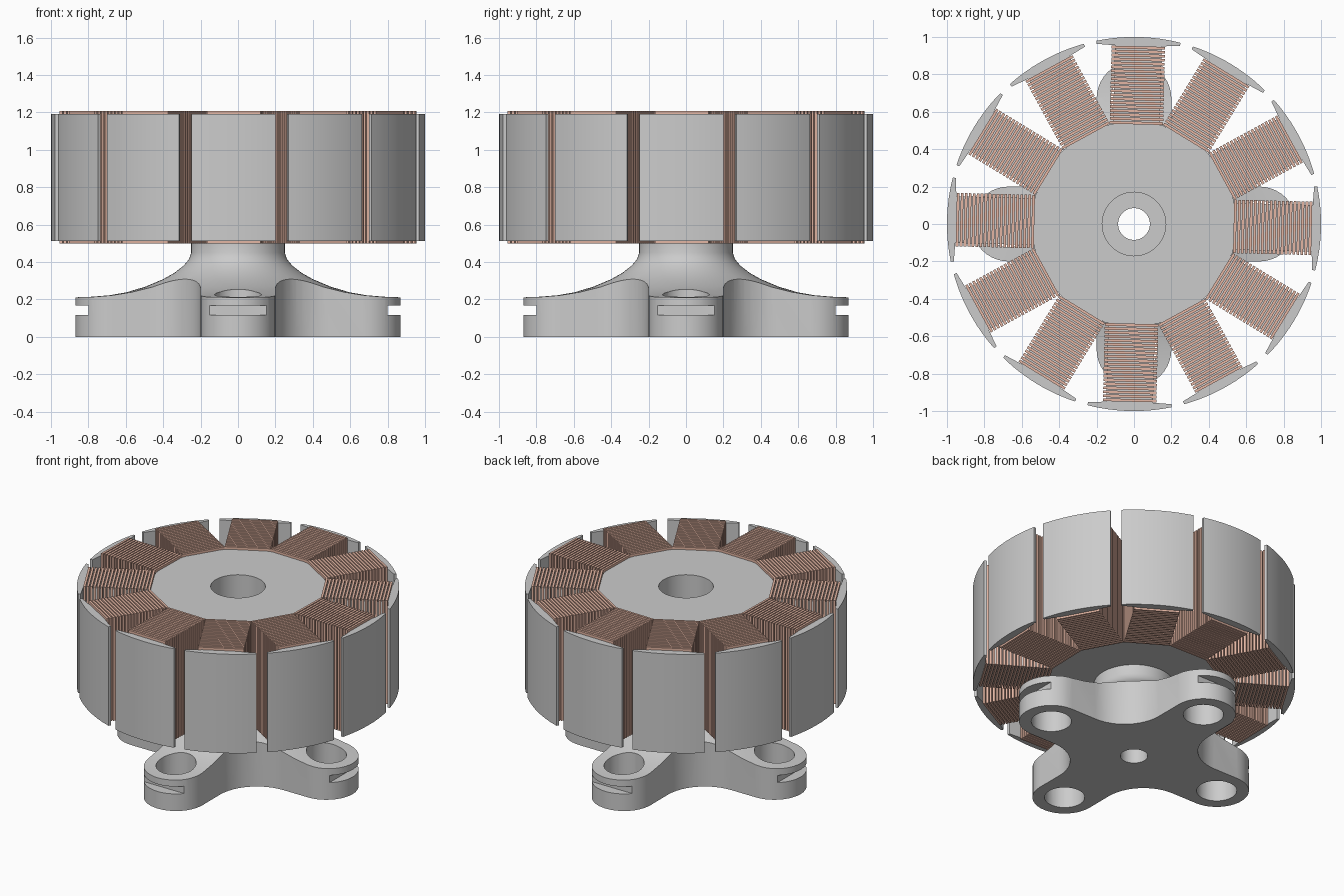
import bpy, bmesh
from math import sin, cos, pi, radians
from mathutils import Matrix, Vector

if "Cube" in bpy.data.objects:
    bpy.data.objects.remove(bpy.data.objects["Cube"])

TWIST = radians(-1.4)      # the whole stator is turned slightly clockwise
Z0, Z1 = 0.512, 1.19       # lamination stack bottom and top


def material(name, rgb):
    m = bpy.data.materials.new(name)
    m.diffuse_color = (*rgb, 1)
    m.use_nodes = True
    m.node_tree.nodes["Principled BSDF"].inputs["Base Color"].default_value = m.diffuse_color
    return m


def to_object(bm, name, smooth=None, mat=None):
    bmesh.ops.recalc_face_normals(bm, faces=bm.faces)
    me = bpy.data.meshes.new(name)
    bm.to_mesh(me)
    bm.free()
    ob = bpy.data.objects.new(name, me)
    bpy.context.collection.objects.link(ob)
    if mat:
        me.materials.append(mat)
    if smooth:
        shade(ob, smooth)
    return ob


def shade(ob, angle):
    bpy.ops.object.select_all(action='DESELECT')
    ob.select_set(True)
    bpy.context.view_layer.objects.active = ob
    bpy.ops.object.shade_smooth_by_angle(angle=radians(angle))


def prism(bm, pts, z0, z1):
    """Extrude a closed xy outline from z0 to z1."""
    low = [bm.verts.new((x, y, z0)) for x, y in pts]
    high = [bm.verts.new((x, y, z1)) for x, y in pts]
    bm.faces.new(low[::-1])
    bm.faces.new(high)
    bridge(bm, low, high)


def bridge(bm, a, b):
    n = len(a)
    for i in range(n):
        j = (i + 1) % n
        bm.faces.new((a[i], a[j], b[j], b[i]))


def arc(cx, cy, r, a0, a1, n):
    steps = [radians(a0 + (a1 - a0) * i / n) for i in range(n + 1)]
    return [(cx + r * cos(a), cy + r * sin(a)) for a in steps]


def boolean(ob, cutter, operation):
    mod = ob.modifiers.new(operation, 'BOOLEAN')
    mod.operation, mod.solver, mod.object = operation, 'EXACT', cutter
    bpy.context.view_layer.objects.active = ob
    bpy.ops.object.modifier_apply(modifier=mod.name)
    bpy.data.objects.remove(cutter)


# Base: flared revolved hub, trimmed to a four-armed outline
profile = [(0.9, 0), (0.9, 0.21), (0.8, 0.213), (0.7, 0.222), (0.6, 0.239), (0.5, 0.266),
           (0.4, 0.308), (0.34, 0.342), (0.29, 0.381), (0.262, 0.415), (0.25, 0.45), (0.25, Z0)]
bm = bmesh.new()
SEG = 64
rings = [[bm.verts.new((r * cos(2 * pi * i / SEG), r * sin(2 * pi * i / SEG), z))
          for i in range(SEG)] for r, z in profile]
for a, b in zip(rings, rings[1:]):
    bridge(bm, a, b)
bm.faces.new(rings[0][::-1])
bm.faces.new(rings[-1])
base = to_object(bm, "mounting_base")

one_arm = arc(0.67, 0, 0.2, -90, 90, 20) + arc(0.48, 0.48, 0.28, 270, 180, 12)
outline = []
for k in range(4):
    c, s = cos(k * pi / 2), sin(k * pi / 2)
    outline += [(x * c - y * s, x * s + y * c) for x, y in one_arm]
bm = bmesh.new()
prism(bm, outline, -0.1, 0.7)
boolean(base, to_object(bm, "outline_cutter"), 'INTERSECT')

# Screw holes, shaft hole and the slots in the arm tips
bm = bmesh.new()
prism(bm, arc(0, 0, 0.085, 0, 352.5, 47), -0.1, 0.7)
for k in range(4):
    turn = Matrix.Rotation(k * pi / 2, 4, 'Z')
    x, y, _ = turn @ Vector((0.67, 0, 0))
    prism(bm, arc(x, y, 0.125, 0, 350, 35), -0.1, 0.5)
    bmesh.ops.create_cube(bm, size=1, matrix=turn @ Matrix.Translation((0.9, 0, 0.142))
                          @ Matrix.Diagonal((0.2, 0.5, 0.05, 1)))
boolean(base, to_object(bm, "hole_cutter"), 'DIFFERENCE')
shade(base, 30)

# Stator core: twelve-sided ring with a round bore
bm = bmesh.new()
outer = [p for k in range(12) for p in
         [Vector((0.53, 0.53 * (2 * i / 4 - 1) * math_t, 0)) for math_t in [sin(pi / 12) / cos(pi / 12)]
          for i in range(4)]]
outer = [Matrix.Rotation((i // 4) * pi / 6, 3, 'Z') @ p for i, p in enumerate(outer)]
inner = [Vector((0.17 * cos(a), 0.17 * sin(a), 0)) for a in
         [2 * pi * (i - 2) / 48 for i in range(48)]]
loops = []
for pts, z in ((outer, Z0), (outer, Z1), (inner, Z1), (inner, Z0)):
    loops.append([bm.verts.new((p.x, p.y, z)) for p in pts])
for i in range(4):
    bridge(bm, loops[i], loops[(i + 1) % 4])
core = to_object(bm, "stator_core", 20)
core.rotation_euler.z = TWIST

# Teeth: a neck ending in a curved shoe
tip = 13.0
shoe = arc(0, 0, 1.0, -tip, tip, 12)
tooth_outline = shoe + [(0.958, 0.223), (0.953, 0.125), (0.5, 0.125),
                        (0.5, -0.125), (0.953, -0.125), (0.958, -0.223)]
bm = bmesh.new()
prism(bm, tooth_outline, Z0, Z1)
tooth_mesh = to_object(bm, "stator_tooth_1", 20)

# Windings: a stack of square wire loops round one tooth
copper = material("copper", (0.78, 0.47, 0.37))
bm = bmesh.new()
TURNS, PITCH, WIRE = 20, 0.0212, 0.0145
for t in range(TURNS):
    x0 = 0.533 + t * PITCH
    rects = []
    for x, hw, low, high in ((x0, 0.143, 0.499, 1.207), (x0 + WIRE, 0.143, 0.499, 1.207),
                             (x0 + WIRE, 0.124, 0.513, 1.189), (x0, 0.124, 0.513, 1.189)):
        rects.append([bm.verts.new((x, y, z)) for y, z in
                      ((-hw, low), (hw, low), (hw, high), (-hw, high))])
    for i in range(4):
        bridge(bm, rects[i], rects[(i + 1) % 4])
coil_mesh = to_object(bm, "winding_1", None, copper)

# Repeat tooth and winding around the core
for source, label in ((tooth_mesh, "stator_tooth"), (coil_mesh, "winding")):
    source.rotation_euler.z = TWIST
    for k in range(1, 12):
        copy = source.copy()
        copy.name = f"{label}_{k + 1}"
        copy.rotation_euler.z = TWIST + k * pi / 6
        bpy.context.collection.objects.link(copy)
